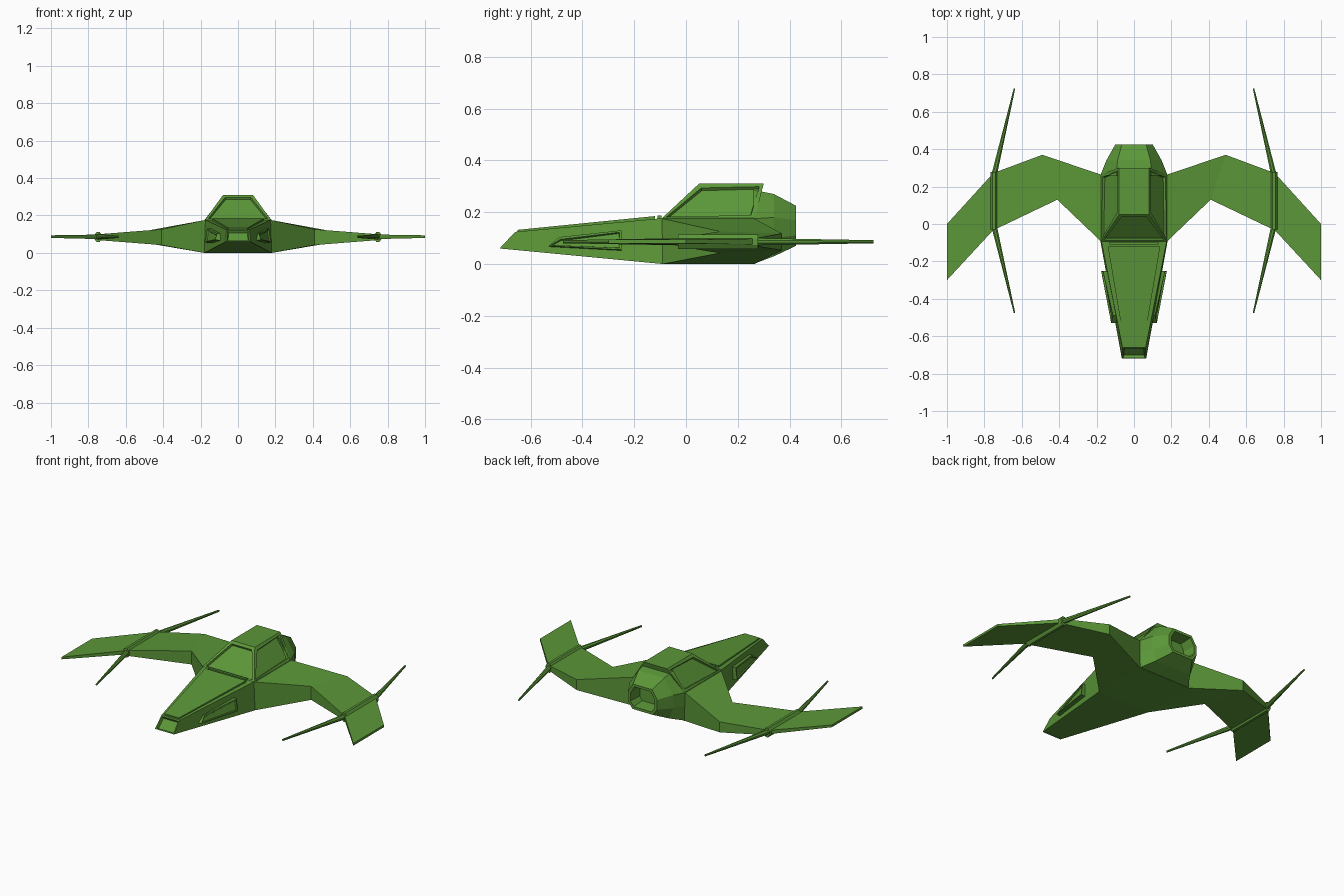
import bpy
import bmesh
from mathutils import Vector

cube = bpy.data.objects.get("Cube")
if cube:
    bpy.data.objects.remove(cube, do_unlink=True)

GREEN = (0.105, 0.31, 0.04, 1)
paint = bpy.data.materials.new("leaf green paint")
paint.use_nodes = True
paint.diffuse_color = GREEN
bsdf = paint.node_tree.nodes["Principled BSDF"]
bsdf.inputs["Base Color"].default_value = GREEN
bsdf.inputs["Roughness"].default_value = 0.7


def recess(bm, direction, rim, lip, depth):
    """Cut a framed recess into the largest face pointing along direction."""
    bm.normal_update()
    d = Vector(direction).normalized()
    facing = [f for f in bm.faces if f.normal.dot(d) > 0.8]
    face = max(facing, key=lambda f: f.calc_area())
    bmesh.ops.inset_individual(bm, faces=[face], thickness=rim, depth=0)
    bmesh.ops.inset_individual(bm, faces=[face], thickness=lip, depth=-depth)


def loft(name, rings, recesses=(), mirror=False):
    """Skin a closed solid through rings of equal point count."""
    bm = bmesh.new()
    rows = [[bm.verts.new(p) for p in ring] for ring in rings]
    n = len(rows[0])
    for a, b in zip(rows, rows[1:]):
        for i in range(n):
            j = (i + 1) % n
            bm.faces.new((a[i], a[j], b[j], b[i]))
    bm.faces.new(rows[0])
    bm.faces.new(rows[-1])
    bmesh.ops.recalc_face_normals(bm, faces=bm.faces[:])
    for r in recesses:
        recess(bm, *r)
    mesh = bpy.data.meshes.new(name)
    bm.to_mesh(mesh)
    bm.free()
    mesh.materials.append(paint)
    obj = bpy.data.objects.new(name, mesh)
    bpy.context.collection.objects.link(obj)
    if mirror:
        obj.modifiers.new("Mirror", "MIRROR")
    return obj


def both_sides(half):
    """Complete a right-left symmetric ring from its +x points."""
    return half + [(-x, y, z) for x, y, z in reversed(half)]


def section(y, *half):
    return both_sides([(x, y, z) for x, z in half])


# Tapered nose with a slanted, recessed front
loft("nose", [
    both_sides([(0.065, -0.72, 0.06), (0.062, -0.66, 0.124)]),
    both_sides([(0.18, -0.09, 0), (0.175, -0.09, 0.177)]),
], [((0, -1, 0.8), 0.01, 0.006, 0.015)])

# Raised deck panel on the nose and slim bar in front of the canopy
loft("nose_deck", [
    section(-0.65, (0.05, 0.115), (0.05, 0.132)),
    section(-0.12, (0.14, 0.16), (0.14, 0.185)),
])
loft("canopy_sill", [
    section(-0.11, (0.13, 0.16), (0.13, 0.187)),
    section(-0.095, (0.13, 0.16), (0.13, 0.187)),
])

# Central body
loft("center_hull", [
    section(-0.09, (0.18, 0), (0.18, 0.177)),
    section(0.265, (0.18, 0), (0.18, 0.177)),
])

# Canopy with framed windscreen and side windows, undercut at the back
loft("canopy", [
    [(0.178, -0.095, 0.175), (0.178, 0.265, 0.175),
     (-0.178, 0.265, 0.175), (-0.178, -0.095, 0.175)],
    [(0.08, 0.05, 0.31), (0.08, 0.3, 0.31),
     (-0.08, 0.3, 0.31), (-0.08, 0.05, 0.31)],
], [((0, -1, 1), 0.022, 0.005, 0.012),
    ((1, 0, 0.72), 0.022, 0.005, 0.012),
    ((-1, 0, 0.72), 0.022, 0.005, 0.012)])

# Faceted tail closing in on a hollow exhaust
loft("tail", [
    section(0.26, (0.178, 0), (0.18, 0.09), (0.18, 0.175), (0.095, 0.286)),
    section(0.34, (0.125, 0.03), (0.148, 0.1), (0.148, 0.18), (0.088, 0.27)),
    section(0.425, (0.07, 0.07), (0.1, 0.11), (0.1, 0.17), (0.065, 0.225)),
], [((0, 1, 0), 0.018, 0.008, 0.08)])

# Cheek pods on the nose flanks
loft("cheek_pod", [
    [(0.09, -0.53, 0.066), (0.122, -0.53, 0.07),
     (0.112, -0.49, 0.104), (0.09, -0.49, 0.104)],
    [(0.13, -0.25, 0.05), (0.176, -0.25, 0.055),
     (0.166, -0.25, 0.13), (0.13, -0.25, 0.13)],
], [((1, -0.2, 0.1), 0.01, 0.004, 0.008)], mirror=True)


def chord(front, back, z_front, z_back):
    """Wing section: vertical leading and trailing faces."""
    return [(*front, z_front[0]), (*front, z_front[1]),
            (*back, z_back[1]), (*back, z_back[0])]


# Cranked wings, thick at the root
hinge = (0.068, 0.1)
loft("wing", [
    chord((0.17, -0.095), (0.17, 0.265), (0, 0.176), (0, 0.176)),
    chord((0.18, -0.09), (0.18, 0.265), (0, 0.175), (0, 0.175)),
    chord((0.41, 0.13), (0.49, 0.37), (0.042, 0.126), (0.053, 0.118)),
    chord((0.745, -0.03), (0.745, 0.275), hinge, hinge),
], mirror=True)

# Forward-swept outer wing panels
edge = (0.08, 0.094)
loft("wing_tip", [
    chord((0.75, -0.03), (0.75, 0.275), (0.074, 0.098), (0.074, 0.098)),
    chord((1, -0.3), (1, 0), edge, edge),
], mirror=True)


def diamond(x, y, z, w, h):
    """Six-sided ring around a lengthwise axis."""
    return [(x + w * a, y, z + h * b) for a, b in
            ((1, 0.4), (0.4, 1), (-0.4, 1), (-1, 0.4),
             (-1, -0.4), (-0.4, -1), (0.4, -1), (1, -0.4))]


# Hinge rails with long spikes fore and aft
loft("hinge_rail", [diamond(0.748, y, 0.085, 0.019, 0.028)
                    for y in (-0.03, 0.278)], mirror=True)
for name, start, end in (("front_spike", -0.02, -0.475),
                         ("rear_spike", 0.27, 0.725)):
    loft(name, [diamond(0.746, start, 0.086, 0.015, 0.014),
                diamond(0.639, end, 0.086, 0.004, 0.006)], mirror=True)
